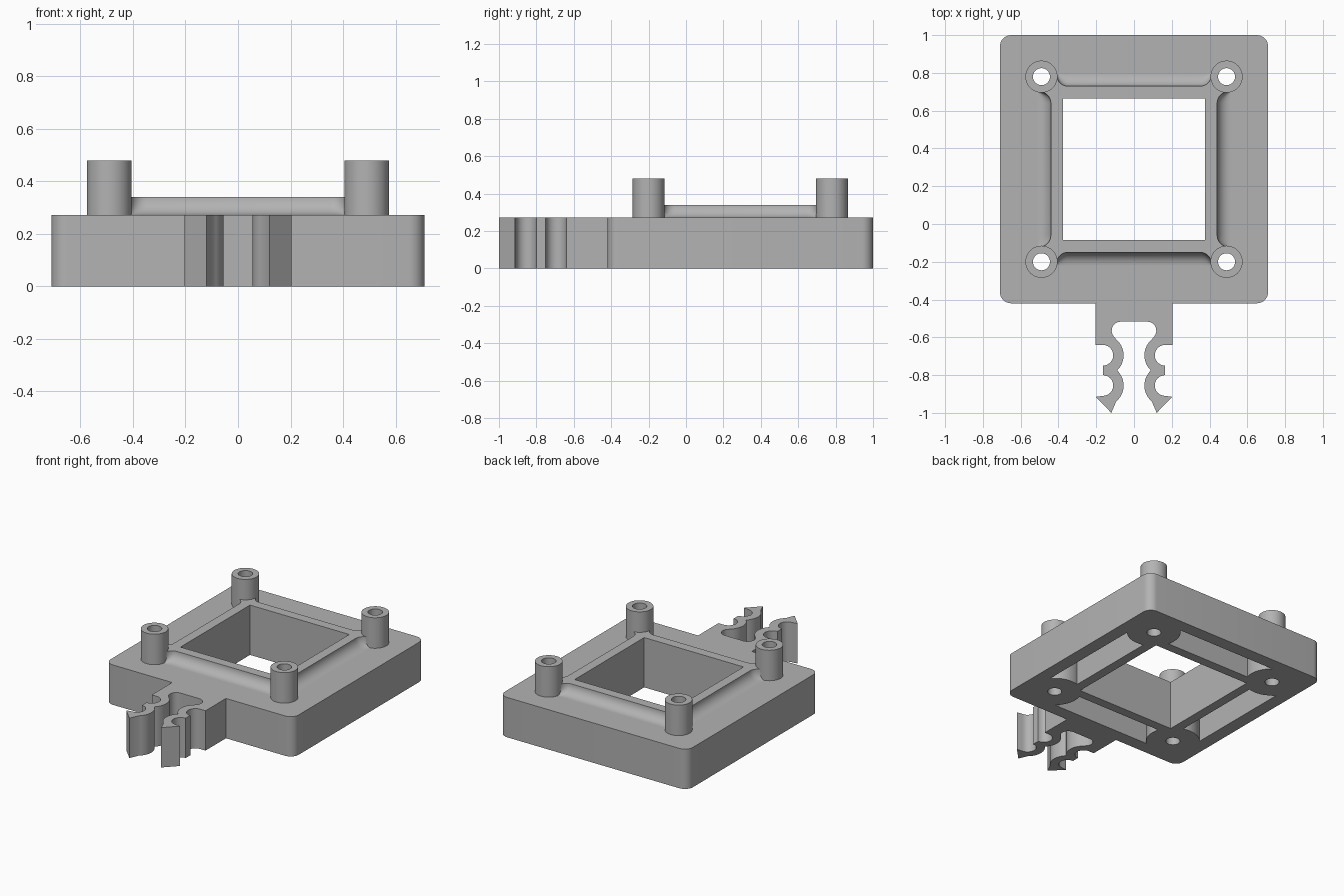
import bpy, bmesh
from math import sin, cos, pi, radians, sqrt
from mathutils import Matrix, Vector

if "Cube" in bpy.data.objects:
    bpy.data.objects.remove(bpy.data.objects["Cube"])

CENTRE = Vector((0, 0.29, 0))        # middle of the square frame
HALF, WINDOW, POST = 0.71, 0.375, 0.49
DECK, LIP, POST_TOP = 0.272, 0.34, 0.48
POST_R, HOLE_R, BOSS_R = 0.085, 0.045, 0.17
SEGS = 40
CORNERS = [(sx * POST, sy * POST) for sx in (-1, 1) for sy in (-1, 1)]

grey = bpy.data.materials.new("plain grey")
grey.use_nodes = True
grey.diffuse_color = (0.45, 0.45, 0.45, 1)
grey.node_tree.nodes["Principled BSDF"].inputs["Base Color"].default_value = grey.diffuse_color


def make(name, bm):
    mesh = bpy.data.meshes.new(name)
    bm.to_mesh(mesh)
    bm.free()
    mesh.materials.append(grey)
    ob = bpy.data.objects.new(name, mesh)
    bpy.context.collection.objects.link(ob)
    return ob


def smooth(ob):
    bpy.ops.object.select_all(action='DESELECT')
    ob.select_set(True)
    bpy.context.view_layer.objects.active = ob
    bpy.ops.object.shade_smooth_by_angle(angle=radians(30))


def arc(cx, cy, r, a0, a1, n=12):
    angles = [radians(a0 + (a1 - a0) * i / n) for i in range(n + 1)]
    return [(cx + r * cos(a), cy + r * sin(a)) for a in angles]


def prisms(name, parts):
    """Extrude each (outline, bottom, top) upward, all in one mesh."""
    bm = bmesh.new()
    for outline, z0, z1 in parts:
        face = bm.faces.new([bm.verts.new((x, y, z0)) for x, y in outline])
        new = bmesh.ops.extrude_face_region(bm, geom=[face])["geom"]
        verts = [v for v in new if isinstance(v, bmesh.types.BMVert)]
        bmesh.ops.translate(bm, verts=verts, vec=(0, 0, z1 - z0))
    bmesh.ops.recalc_face_normals(bm, faces=bm.faces)
    return make(name, bm)


# Base: rounded block
r, k = 0.06, HALF - 0.06
outline = []
for i, (sx, sy) in enumerate([(1, 1), (-1, 1), (-1, -1), (1, -1)]):
    outline += arc(sx * k, sy * k, r, 90 * i, 90 * i + 90, 8)
base = prisms("base", [(outline, 0, DECK)])
base.location = CENTRE

# Cutters: window, screw holes, and four underside pockets round the corner bosses
w = WINDOW
cuts = [([(-w, -w), (w, -w), (w, w), (-w, w)], -0.1, 0.5)]
cuts += [(arc(x, y, HOLE_R, 0, 360 - 360 / SEGS, SEGS - 1), -0.1, 0.5) for x, y in CORNERS]
right_end = []
for i in range(13):
    d = 0.44 + 0.18 * i / 12
    right_end.append((POST - sqrt(BOSS_R ** 2 - (d - POST) ** 2), d))
pocket = right_end + [(-u, d) for u, d in reversed(right_end)]
for q in range(4):
    c, s = round(cos(q * pi / 2)), round(sin(q * pi / 2))
    cuts.append(([(c * x - s * y, s * x + c * y) for x, y in pocket], -0.1, 0.2))
cutter = prisms("cutter", cuts)
cutter.location = CENTRE
cutter.hide_render = True

mod = base.modifiers.new("openings", 'BOOLEAN')
mod.operation, mod.solver, mod.object = 'DIFFERENCE', 'EXACT', cutter
bpy.context.view_layer.update()
bpy.context.view_layer.objects.active = base
bpy.ops.object.modifier_apply(modifier=mod.name)
bpy.data.objects.remove(cutter)
smooth(base)

# Posts: hollow tubes at the corners
for i, (x, y) in enumerate(CORNERS):
    bm = bmesh.new()
    ring = [(HOLE_R, DECK), (HOLE_R, POST_TOP), (POST_R, POST_TOP), (POST_R, DECK)]
    vs = [bm.verts.new((rad, 0, z)) for rad, z in ring]
    edges = [bm.edges.new((vs[j], vs[(j + 1) % 4])) for j in range(4)]
    bmesh.ops.spin(bm, geom=vs + edges, cent=(0, 0, 0), axis=(0, 0, 1),
                   angle=2 * pi, steps=SEGS)
    bmesh.ops.remove_doubles(bm, verts=bm.verts, dist=0.0005)
    bmesh.ops.recalc_face_normals(bm, faces=bm.faces)
    post = make(f"post_{i + 1}", bm)
    post.location = CENTRE + Vector((x, y, 0))
    smooth(post)

# Lip: raised rim of the window, with a hollow fillet down to the deck
FOOT, EDGE, FLARE, START = 0.51, 0.44, 0.06, 0.35
ends = [START + FLARE * sin(pi / 2 * i / 8) for i in range(9)] + [0.43]
us = [-u for u in reversed(ends)] + ends


def section(u):
    """Profile across the lip at distance u along one side."""
    t = min(max(abs(u) - START, 0), FLARE)
    d = EDGE + FLARE - sqrt(max(FLARE ** 2 - t ** 2, 0))
    inner = u * WINDOW / 0.43
    pts = [(inner, WINDOW, DECK), (inner, WINDOW, LIP), (u, 0.43, LIP)]
    for i in range(11):
        a = pi / 2 * i / 10
        pts.append((u, FOOT - (FOOT - d) * cos(a), LIP - (LIP - DECK) * sin(a)))
    return pts


bm = bmesh.new()
for q in range(4):
    turn = Matrix.Rotation(q * pi / 2, 3, 'Z')
    cols = [[bm.verts.new(turn @ Vector(p)) for p in section(u)] for u in us]
    for a, b in zip(cols, cols[1:]):
        for j in range(len(a) - 1):
            bm.faces.new((a[j], b[j], b[j + 1], a[j + 1]))
bmesh.ops.remove_doubles(bm, verts=bm.verts, dist=0.0001)
lip = make("window_lip", bm)
lip.location = CENTRE
smooth(lip)

# Clip: neck with two springy wavy arms, drawn as one half and mirrored
NX, N1, N2 = 0.165, -0.695, -0.855   # notch centres
half = [(0.203, CENTRE.y - HALF), (0.203, N1 + 0.055)]
half += arc(NX, N1, 0.055, 90, 270)
half += arc(NX, N2, 0.055, 90, 270)
half += [(0.203, -0.915), (0.12, -1.0)]
half += arc(NX, N2, 0.11, 230, 134)
half += arc(NX, N1, 0.11, 226, 130)
half += arc(0.07, -0.565, 0.048, -50, 90)
clip = prisms("clip", [(half + [(-x, y) for x, y in reversed(half)], 0, DECK)])
smooth(clip)
